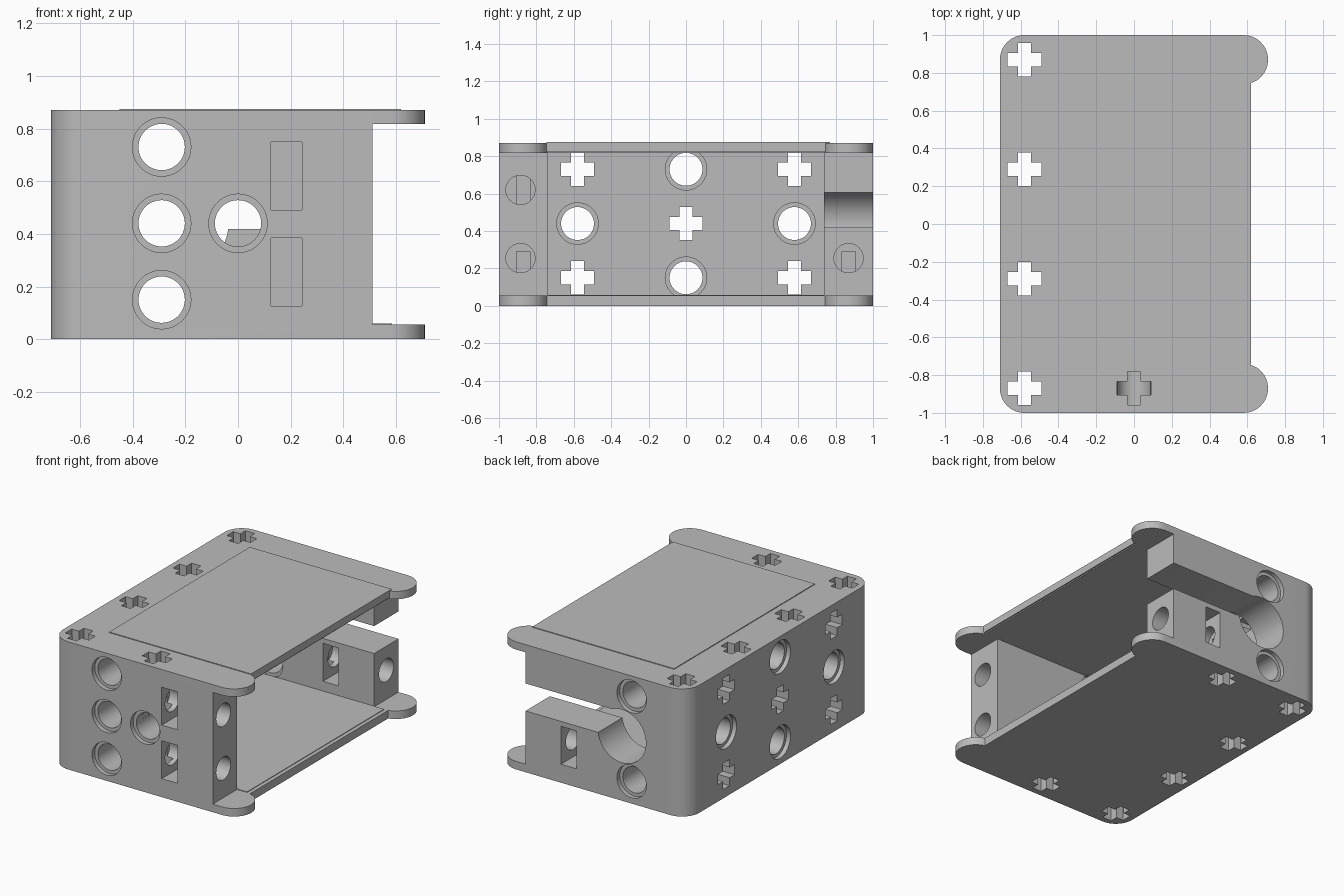
import bpy, bmesh
from math import cos, sin, radians, tau

cube = bpy.data.objects.get("Cube")
if cube:
    bpy.data.objects.remove(cube, do_unlink=True)

grey = bpy.data.materials.new("light_grey_plastic")
grey.use_nodes = True
GREY = (0.5, 0.5, 0.5, 1)
grey.diffuse_color = GREY
grey.node_tree.nodes["Principled BSDF"].inputs["Base Color"].default_value = GREY

PLACE = {
    "X": lambda u, v, w: (w, u, v),
    "Y": lambda u, v, w: (u, w, v),
    "Z": lambda u, v, w: (u, v, w),
}


def prism(name, outline, axis, lo, hi):
    """Extrude a flat outline along an axis."""
    bm = bmesh.new()
    rings = [[bm.verts.new(PLACE[axis](u, v, w)) for u, v in outline] for w in (lo, hi)]
    for ring in rings:
        bm.faces.new(ring)
    n = len(outline)
    for i in range(n):
        j = (i + 1) % n
        bm.faces.new((rings[0][i], rings[0][j], rings[1][j], rings[1][i]))
    bmesh.ops.recalc_face_normals(bm, faces=bm.faces)
    mesh = bpy.data.meshes.new(name)
    bm.to_mesh(mesh)
    bm.free()
    mesh.materials.append(grey)
    obj = bpy.data.objects.new(name, mesh)
    bpy.context.collection.objects.link(obj)
    return obj


def arc(cu, cv, r, start, end, steps=16):
    angles = [radians(start + (end - start) * i / steps) for i in range(steps + 1)]
    return [(cu + r * cos(a), cv + r * sin(a)) for a in angles]


def circle(cu, cv, r, n=48):
    return [(cu + r * cos(tau * i / n), cv + r * sin(tau * i / n)) for i in range(n)]


def rect(u0, u1, v0, v1):
    return [(u0, v0), (u1, v0), (u1, v1), (u0, v1)]


def plus(cu, cv, a=0.035, b=0.089):
    quarter = [(b, -a), (b, a), (a, a)]
    pts = []
    for _ in range(4):
        pts += quarter
        quarter = [(-v, u) for u, v in quarter]
    return [(cu + u, cv + v) for u, v in pts]


cutters = []


def cut(outline, axis, lo, hi):
    cutter = prism("cutter", outline, axis, lo, hi)
    cutter.hide_render = True
    cutters.append(cutter)


def pin_hole(cu, cv, axis, lo, hi):
    """Round hole with a shallow counterbore on both wall faces."""
    cut(circle(cu, cv, 0.088), axis, lo - 0.02, hi + 0.02)
    cut(circle(cu, cv, 0.111), axis, lo - 0.02, lo + 0.03)
    cut(circle(cu, cv, 0.111), axis, hi - 0.03, hi + 0.02)


# Overall block with rounded left corners and two lobes on the right
L, W, R = 0.58, 0.87, 0.13
outline = (arc(L, W, R, -76, 90) + arc(-L, W, R, 90, 180)
           + arc(-L, -W, R, 180, 270) + arc(L, -W, R, -90, 76))
body = prism("frame_body", outline, "Z", 0, 0.87)

# Inner cavity, and shortened wall ends between the plates
cut(rect(-0.45, 0.9, -0.738, 0.738), "Z", 0.055, 0.817)
cut(rect(0.51, 0.9, -1.1, 1.1), "Z", 0.055, 0.817)

LOW, MID, HIGH = 0.15, 0.44, 0.73
FRONT, BACK, SIDE = (-1, -0.738), (0.738, 1), (-0.71, -0.45)

# Left wall: alternating round and cross holes
for y, z in ((0, LOW), (0, HIGH), (-0.58, MID), (0.58, MID)):
    pin_hole(y, z, "X", *SIDE)
for y, z in ((0, MID), (-0.58, LOW), (0.58, LOW), (-0.58, HIGH), (0.58, HIGH)):
    cut(plus(y, z), "X", -0.8, -0.4)

# Vertical cross holes
for y in (-W, -0.29, 0.29, W):
    cut(plus(-L, y), "Z", -0.1, 1)
cut(plus(0, -W), "Z", MID, 1)
for y in (-W, W):
    cut(plus(0, y), "Z", -0.1, 0.29)

# Round holes in the front and back walls
for x, z in ((-0.29, LOW), (-0.29, MID), (-0.29, HIGH), (0, MID)):
    pin_hole(x, z, "Y", *FRONT)
for z in (LOW, HIGH):
    pin_hole(-0.29, z, "Y", *BACK)

# Large keyhole opening in the back wall
cut(circle(-0.217, MID, 0.181, 64), "Y", 0.7, 1.1)
cut(rect(-0.217, 0.6, 0.418, 0.605), "Y", 0.7, 1.1)

# Nut slots with screw bores from the wall ends
for y, z, lo, hi, du in ((-0.885, 0.255, -1.1, -0.8, 0.013), (-0.885, 0.62, -1.1, -0.8, 0.013),
                         (0.869, 0.255, 0.7, 1.1, 0)):
    cut(rect(0.125, 0.243, z - 0.129, z + 0.129), "Y", lo, hi)
    cut(circle(y, z, 0.078), "X", 0.05, 0.6)
    zc = z + (0.015 if z > MID else -0.018)
    cut(rect(y + du - 0.035, y + du + 0.035, zc - 0.05, zc + 0.05), "X", 0.02, 0.1)

# Apply the cuts one after another, then remove the cutters
for cutter in cutters:
    mod = body.modifiers.new("cut", "BOOLEAN")
    mod.operation = "DIFFERENCE"
    mod.solver = "EXACT"
    mod.object = cutter
baked = bpy.data.meshes.new_from_object(
    body.evaluated_get(bpy.context.evaluated_depsgraph_get()))
body.modifiers.clear()
body.data = baked
for cutter in cutters:
    bpy.data.objects.remove(cutter, do_unlink=True)

# Thin cover panel on top and liner on the floor
prism("top_panel", rect(-0.45, 0.62, -0.745, 0.77), "Z", 0.825, 0.875)
prism("floor_liner", rect(-0.45, 0.585, -0.738, 0.738), "Z", 0.05, 0.059)

# Smooth round surfaces, sharp corners
bpy.ops.object.select_all(action="DESELECT")
body.select_set(True)
bpy.context.view_layer.objects.active = body
bpy.ops.object.shade_smooth_by_angle(angle=radians(30))
